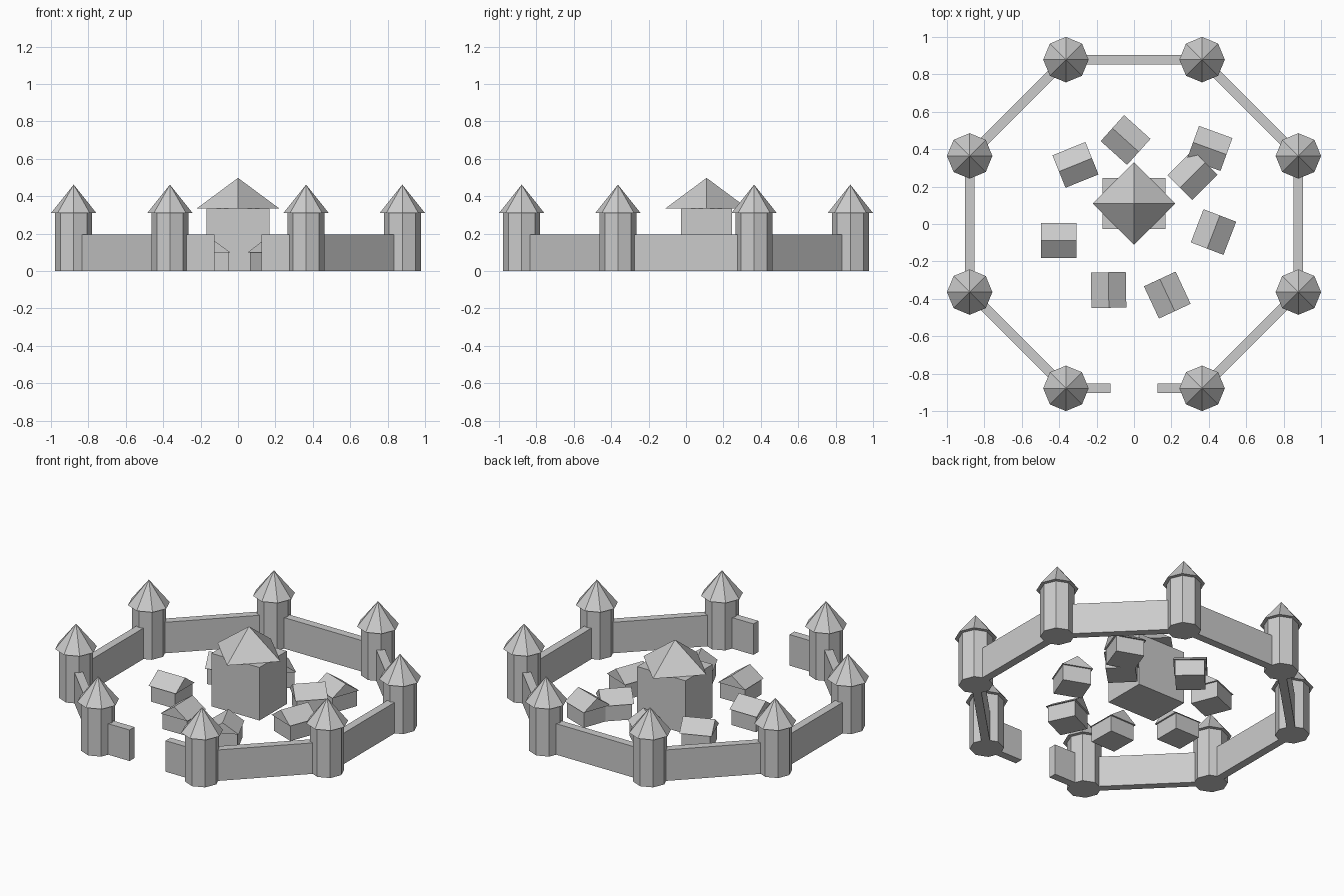
import bpy, bmesh
from math import radians, pi, cos, sin, atan2
from mathutils import Matrix, Vector

if "Cube" in bpy.data.objects:
    bpy.data.objects.remove(bpy.data.objects["Cube"])


def finish(bm, name, loc, angle=0.0):
    bmesh.ops.recalc_face_normals(bm, faces=bm.faces)
    mesh = bpy.data.meshes.new(name)
    bm.to_mesh(mesh)
    bm.free()
    ob = bpy.data.objects.new(name, mesh)
    ob.location = loc
    ob.rotation_euler.z = angle
    bpy.context.collection.objects.link(ob)
    return ob


def box(name, x, y, sx, sy, h, angle=0.0):
    bm = bmesh.new()
    bmesh.ops.create_cube(bm, size=1)
    bmesh.ops.scale(bm, vec=(sx, sy, h), verts=bm.verts)
    return finish(bm, name, (x, y, h / 2), angle)


def cone(name, x, y, z0, z1, r0, r1, sides):
    # first corner lies on the x axis
    bm = bmesh.new()
    ring = [(cos(2 * pi * i / sides), sin(2 * pi * i / sides)) for i in range(sides)]
    low = [bm.verts.new((r0 * c, r0 * s, 0)) for c, s in ring]
    bm.faces.new(low)
    if r1:
        top = [bm.verts.new((r1 * c, r1 * s, z1 - z0)) for c, s in ring]
        bm.faces.new(top)
    else:
        apex = bm.verts.new((0, 0, z1 - z0))
    for i in range(sides):
        j = (i + 1) % sides
        bm.faces.new((low[i], low[j], top[j], top[i]) if r1 else (low[i], low[j], apex))
    return finish(bm, name, (x, y, z0))


def gable(name, x, y, z, length, width, height, angle):
    bm = bmesh.new()
    profile = [(-width / 2, 0), (width / 2, 0), (0, height)]
    face = bm.faces.new([bm.verts.new((-length / 2, a, b)) for a, b in profile])
    ext = bmesh.ops.extrude_face_region(bm, geom=[face], use_keep_orig=True)
    moved = [g for g in ext["geom"] if isinstance(g, bmesh.types.BMVert)]
    bmesh.ops.translate(bm, vec=(length, 0, 0), verts=moved)
    return finish(bm, name, (x, y, z), angle)


# Ring of towers
WALL_H, WALL_T, R, GATE = 0.196, 0.05, 0.951, 0.126
corners = [Vector((R * cos(a), R * sin(a))) for a in
           (radians(22.5 + 45 * k) for k in range(8))]
for p in corners:
    cone("tower", p.x, p.y, 0, 0.31, 0.099, 0.099, 8)
    cone("tower_roof", p.x, p.y, 0.31, 0.462, 0.1215, 0, 8)

# Curtain walls, with the front one split by the gate gap
for k in range(8):
    a, b = corners[k], corners[(k + 1) % 8]
    if k == 5:
        spans = [(a, Vector((-GATE, a.y))), (Vector((GATE, b.y)), b)]
    else:
        spans = [(a, b)]
    for p, q in spans:
        m, d = (p + q) / 2, q - p
        box("curtain_wall", m.x, m.y, d.length, WALL_T, WALL_H, atan2(d.y, d.x))

# Central keep
box("keep", 0, 0.11, 0.337, 0.273, 0.335)
cone("keep_roof", 0, 0.11, 0.335, 0.498, 0.22, 0, 4)

# Houses: x, y, ridge direction in degrees
for x, y, deg in [(-0.403, -0.088, 0), (-0.136, -0.353, 91), (0.178, -0.38, 115),
                  (0.425, -0.043, 69), (0.313, 0.262, 45), (0.405, 0.404, -20),
                  (-0.045, 0.449, -42), (-0.313, 0.316, 22)]:
    box("house", x, y, 0.17, 0.17, 0.1, radians(deg))
    gable("house_roof", x, y, 0.1, 0.19, 0.187, 0.067, radians(deg))
